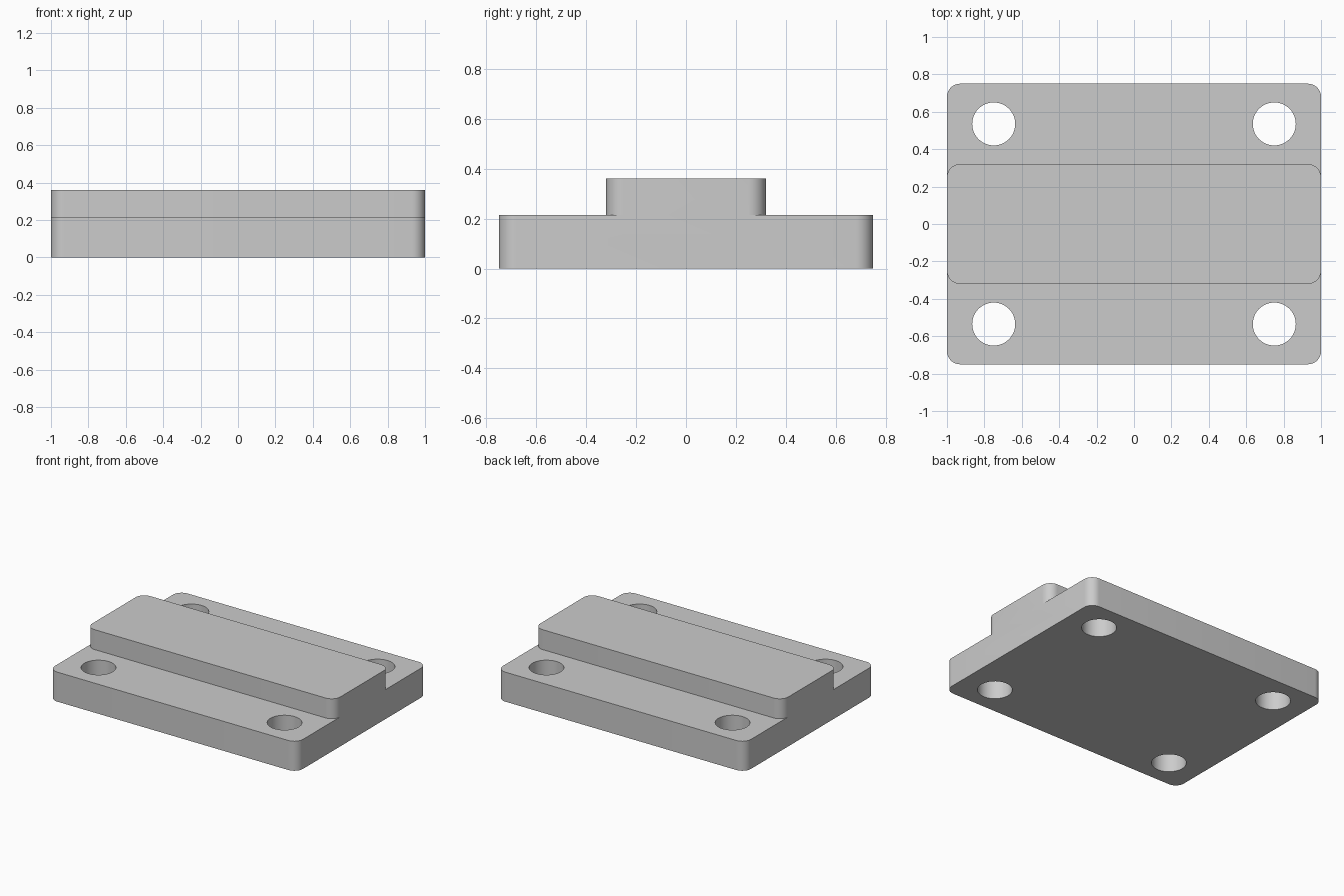
import bpy
import bmesh
import math

if "Cube" in bpy.data.objects:
    bpy.data.objects.remove(bpy.data.objects["Cube"], do_unlink=True)

PLATE_TOP, RAIL_TOP = 0.215, 0.36
CORNER = 0.07

grey = bpy.data.materials.new("plain_grey")
grey.use_nodes = True
colour = (0.6, 0.6, 0.6, 1)
grey.diffuse_color = colour
grey.node_tree.nodes["Principled BSDF"].inputs["Base Color"].default_value = colour


def prism(name, outline, z0, z1):
    """Extrude a flat outline from z0 up to z1."""
    bm = bmesh.new()
    face = bm.faces.new([bm.verts.new((x, y, z0)) for x, y in outline])
    top = bmesh.ops.extrude_face_region(bm, geom=[face])["geom"]
    bmesh.ops.translate(bm, vec=(0, 0, z1 - z0),
                        verts=[v for v in top if isinstance(v, bmesh.types.BMVert)])
    bmesh.ops.recalc_face_normals(bm, faces=bm.faces)
    mesh = bpy.data.meshes.new(name)
    bm.to_mesh(mesh)
    bm.free()
    mesh.materials.append(grey)
    obj = bpy.data.objects.new(name, mesh)
    bpy.context.collection.objects.link(obj)
    return obj


def arc(cx, cy, r, start, sweep, steps):
    return [(cx + r * math.cos(start + sweep * i / steps),
             cy + r * math.sin(start + sweep * i / steps)) for i in range(steps + 1)]


def rounded_rectangle(hx, hy, r):
    points = []
    for i, (sx, sy) in enumerate([(1, 1), (-1, 1), (-1, -1), (1, -1)]):
        points += arc(sx * (hx - r), sy * (hy - r), r, i * math.pi / 2, math.pi / 2, 10)
    return points


def combine(target, other, operation):
    """Apply a boolean and discard the other solid."""
    mod = target.modifiers.new(operation, 'BOOLEAN')
    mod.operation, mod.object, mod.solver = operation, other, 'EXACT'
    bpy.context.view_layer.objects.active = target
    bpy.ops.object.modifier_apply(modifier=mod.name)
    bpy.data.objects.remove(other, do_unlink=True)


# Base plate with the raised rail fused flush at both ends
plate = prism("mounting_plate", rounded_rectangle(1, 0.75, CORNER), 0, PLATE_TOP)
rail = prism("raised_rail", rounded_rectangle(1, 0.32, CORNER), PLATE_TOP / 2, RAIL_TOP)
combine(plate, rail, 'UNION')

# Four bolt holes
for sx in (-1, 1):
    for sy in (-1, 1):
        circle = arc(sx * 0.75, sy * 0.535, 0.115, 0, math.tau, 48)[:-1]
        combine(plate, prism("hole_cutter", circle, -0.1, 0.5), 'DIFFERENCE')

# Smooth walls, crisp edges
bpy.ops.object.select_all(action='DESELECT')
plate.select_set(True)
bpy.context.view_layer.objects.active = plate
bpy.ops.object.shade_smooth_by_angle(angle=math.radians(30))
